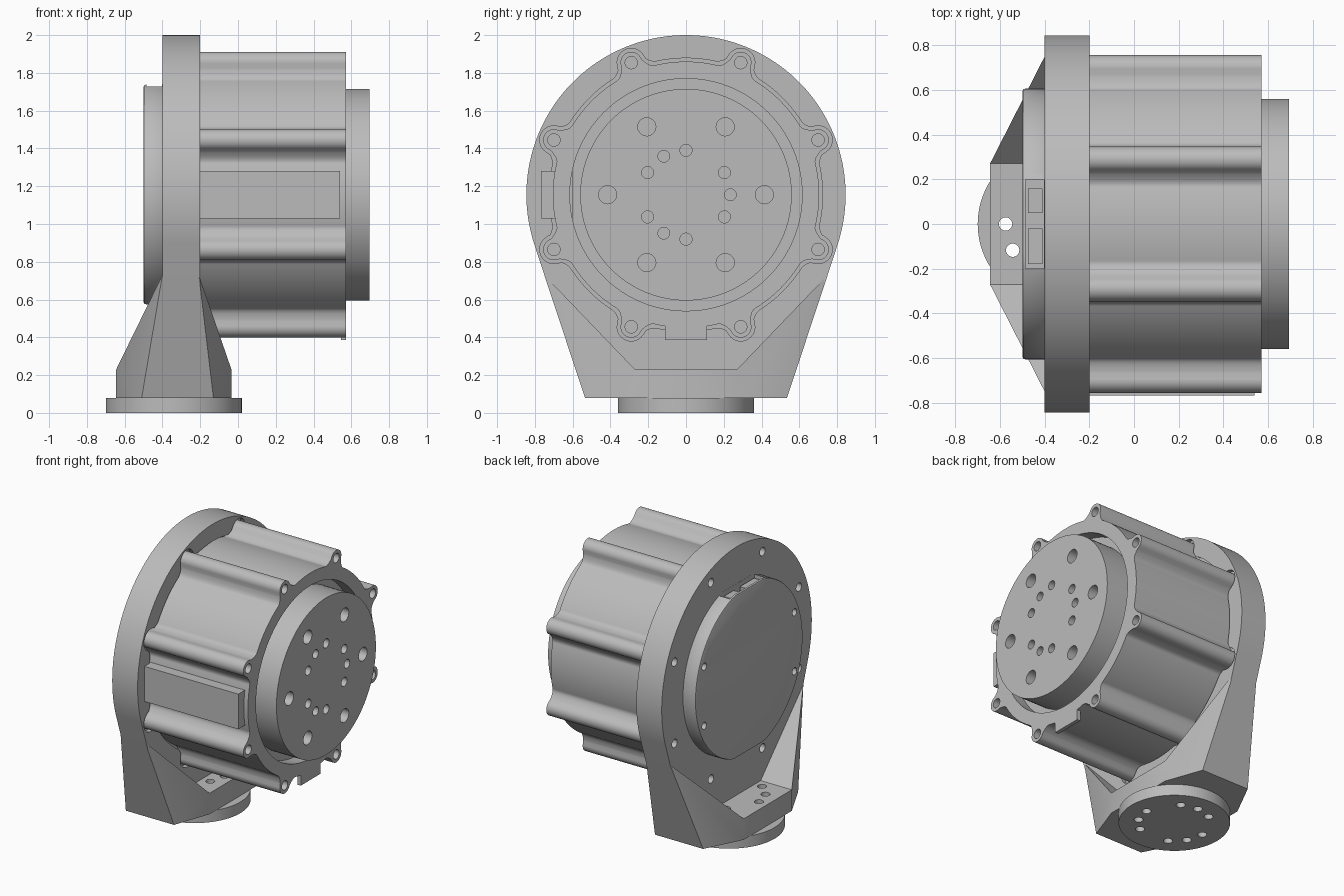
import bpy, bmesh, math
from mathutils import Vector

cube = bpy.data.objects.get("Cube")
if cube:
    bpy.data.objects.remove(cube, do_unlink=True)

AXIS = 1.155          # height of the motor axis
BASE_X = -0.34        # centre of the foot disc

grey = bpy.data.materials.new("machined_grey")
grey.use_nodes = True
grey.diffuse_color = (0.5, 0.5, 0.5, 1)
grey.node_tree.nodes["Principled BSDF"].inputs["Base Color"].default_value = (0.5, 0.5, 0.5, 1)


def finish(name, bm):
    bmesh.ops.recalc_face_normals(bm, faces=bm.faces)
    mesh = bpy.data.meshes.new(name)
    bm.to_mesh(mesh)
    bm.free()
    mesh.materials.append(grey)
    ob = bpy.data.objects.new(name, mesh)
    bpy.context.collection.objects.link(ob)
    return ob


def add_prism(bm, pts, direction):
    """Extrude a closed loop of 3D points along a direction."""
    face = bm.faces.new([bm.verts.new(p) for p in pts])
    ext = bmesh.ops.extrude_face_region(bm, geom=[face])
    moved = [v for v in ext["geom"] if isinstance(v, bmesh.types.BMVert)]
    bmesh.ops.translate(bm, verts=moved, vec=direction)


def prism_x(name, profile, x0, x1):
    bm = bmesh.new()
    add_prism(bm, [(x0, y, z) for y, z in profile], (x1 - x0, 0, 0))
    return finish(name, bm)


def circle(r, n=96, cy=0, cz=AXIS):
    return [(cy + r * math.cos(i * math.tau / n), cz + r * math.sin(i * math.tau / n)) for i in range(n)]


def rect(y0, y1, z0, z1):
    return [(y0, z0), (y1, z0), (y1, z1), (y0, z1)]


def polar(radius, degrees):
    a = math.radians(degrees)
    return radius * math.cos(a), radius * math.sin(a)


def cut(ob, cutter):
    mod = ob.modifiers.new("cut", "BOOLEAN")
    mod.operation, mod.solver, mod.object = "DIFFERENCE", "EXACT", cutter
    apply_mod(ob, mod)
    bpy.data.objects.remove(cutter, do_unlink=True)


def apply_mod(ob, mod):
    bpy.context.view_layer.objects.active = ob
    bpy.ops.object.modifier_apply(modifier=mod.name)


def drill_x(ob, groups, x0, x1):
    """Drill holes along x; groups are (pitch radius, hole radius, angles)."""
    bm = bmesh.new()
    for pitch, r, angles in groups:
        for a in angles:
            y, z = polar(pitch, a)
            ring = circle(r, 20, y, AXIS + z)
            add_prism(bm, [(x0, p, q) for p, q in ring], (x1 - x0, 0, 0))
    cut(ob, finish("hole_cutter", bm))


def drill_foot(ob):
    bm = bmesh.new()
    for centre in (90, 210, 330):
        for step in (-30, 0, 30):
            x, y = polar(0.235, centre + step)
            ring = circle(0.03, 20, BASE_X + x, y)
            add_prism(bm, [(p, q, -0.1) for p, q in ring], (0, 0, 0.5))
    cut(ob, finish("hole_cutter", bm))


BOSS_ANGLES = [22.5 + 45 * i for i in range(8)]


def housing_outline(grow=0.0):
    """Round housing with eight filleted screw bosses."""
    body, pitch, boss = 0.705 + grow, 0.757, 0.057 + grow
    edge = math.degrees(math.asin(boss / pitch))
    shoulder = math.sqrt(pitch ** 2 - boss ** 2)
    pts = []
    for i in range(720):
        deg = i / 2
        d = abs((deg % 45) - 22.5)
        if d <= edge:
            s = pitch * math.sin(math.radians(d))
            r = pitch * math.cos(math.radians(d)) + math.sqrt(max(boss ** 2 - s ** 2, 0))
        else:
            t = min((d - edge) / 4.5, 1)
            r = body + (shoulder - body) * (1 - t) ** 2
        y, z = polar(r, deg)
        pts.append((y, AXIS + z))
    return pts


# Mounting plate: round top running tangentially into the foot
corner = Vector((0.535, 0.08 - AXIS))
R = 0.845
tangent = math.degrees(math.atan2(corner.y, corner.x) + math.acos(R / corner.length))
outline = []
for i in range(121):
    y, z = polar(R, tangent + (180 - 2 * tangent) * i / 120)
    outline.append((y, AXIS + z))
outline += [(-0.535, 0.08), (0.535, 0.08)]
plate = prism_x("mounting_plate", outline, -0.4, -0.2)
cut(plate, prism_x("recess_cutter", housing_outline(0.018), -0.23, -0.1))
drill_x(plate, [(0.757, 0.03, BOSS_ANGLES)], -0.5, -0.33)

# Foot bracket: low block with a gusset rising on each side
half = [(0.27, 0.23), (0.75, 0.73), (0.535, 0.08), (0.27, 0.08)]
profile = [(-y, z) for y, z in half] + half[::-1]
bm = bmesh.new()
back = [bm.verts.new((-0.645 + (abs(y) - 0.27) * 0.51, y, z)) for y, z in profile]
front = [bm.verts.new((-0.035 - (abs(y) - 0.27) * 0.359, y, z)) for y, z in profile]
for side in (back, front):
    for quad in ((0, 1, 2, 3), (0, 3, 4, 7), (4, 5, 6, 7)):
        bm.faces.new([side[i] for i in quad])
for i in range(8):
    j = (i + 1) % 8
    bm.faces.new([back[i], back[j], front[j], front[i]])
bracket = finish("foot_bracket", bm)
drill_foot(bracket)

# Foot disc
bm = bmesh.new()
add_prism(bm, [(x, y, 0) for x, y in circle(0.36, 96, BASE_X, 0)], (0, 0, 0.08))
foot = finish("foot_disc", bm)
drill_foot(foot)

# Motor housing with a recessed front face
housing = prism_x("motor_housing", housing_outline(), -0.25, 0.572)
cut(housing, prism_x("face_cutter", circle(0.615), 0.48, 0.7))
drill_x(housing, [(0.757, 0.033, BOSS_ANGLES)], 0.5, 0.7)

# Side pad and lower flange tab
prism_x("side_pad", rect(-0.768, -0.6, 1.03, 1.28), -0.23, 0.54)
prism_x("flange_tab", rect(-0.11, 0.11, 0.385, 0.5), 0.545, 0.572)

# Output hub with its bolt pattern
hub = prism_x("output_hub", circle(0.56), 0.46, 0.695)
drill_x(hub, [(0.415, 0.048, range(0, 360, 60)),
              (0.235, 0.032, range(30, 390, 60)),
              (0.235, 0.031, range(0, 360, 120))], 0.6, 0.8)

# Rear cover, flattened above and below, with a connector opening
flat = [(y, min(max(z, AXIS - 0.58), AXIS + 0.583)) for y, z in circle(0.606)]
cover = prism_x("rear_cover", flat, -0.5, -0.39)
bevel = cover.modifiers.new("edge", "BEVEL")
bevel.width, bevel.segments, bevel.limit_method = 0.012, 2, "ANGLE"
bevel.angle_limit = math.radians(40)
apply_mod(cover, bevel)
cut(cover, prism_x("slot_cutter", rect(-0.2, 0.2, 1.62, 1.9), -0.485, -0.402))
drill_x(cover, [(0.55, 0.025, (22.5, 157.5, 202.5, 337.5))], -0.6, -0.45)

# Connectors inside the opening
for name, y0, y1 in (("left_connector", 0.05, 0.16), ("right_connector", -0.18, -0.02)):
    prism_x(name, rect(y0, y1, 1.6, 1.71), -0.475, -0.41)

# Smooth the round walls and keep hard edges
bpy.ops.object.select_all(action="DESELECT")
for ob in bpy.context.collection.objects:
    if ob.type == "MESH" and grey.name in ob.data.materials:
        ob.select_set(True)
        bpy.context.view_layer.objects.active = ob
bpy.ops.object.shade_smooth_by_angle(angle=math.radians(30))
